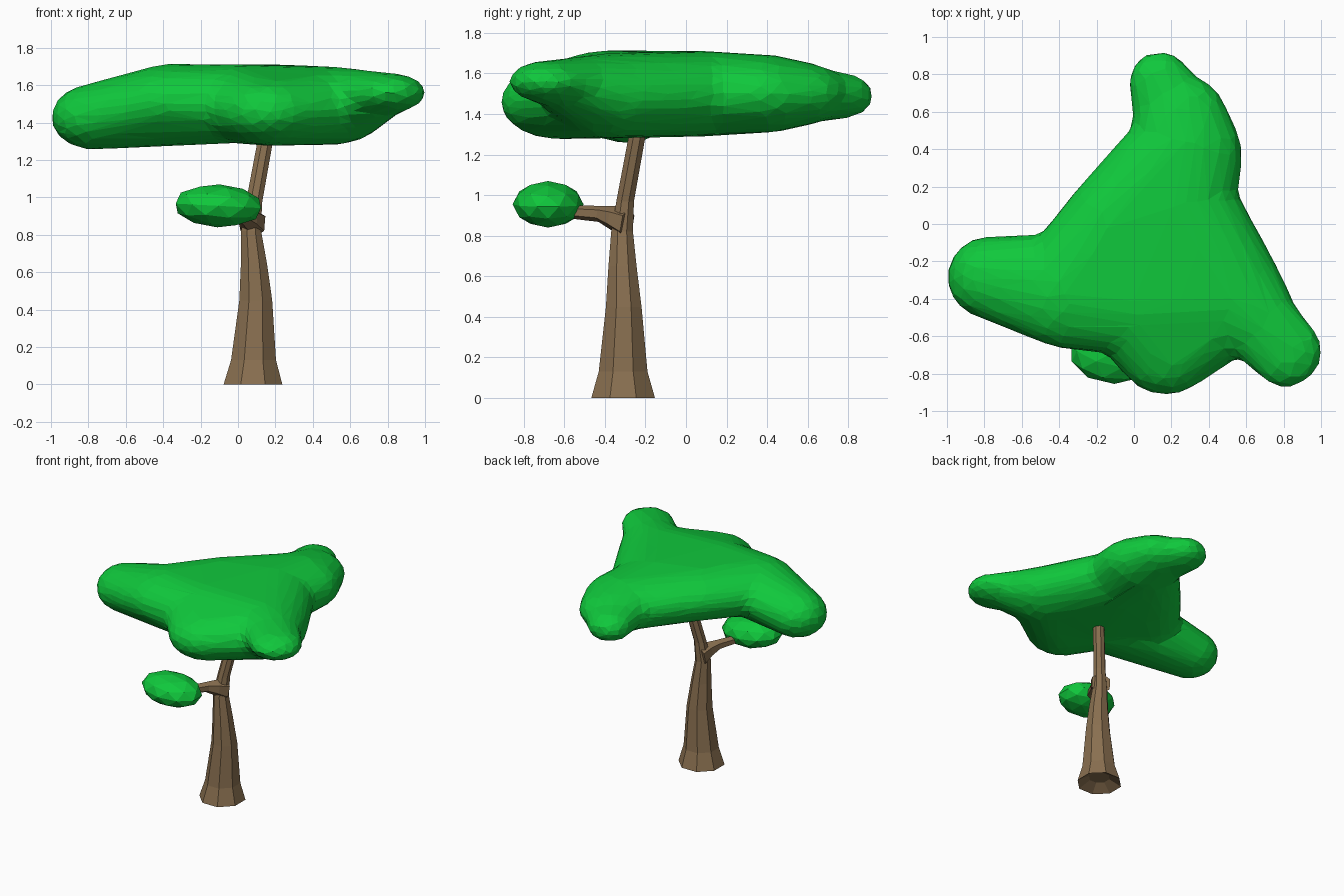
import bpy, bmesh, math
from mathutils import Vector, Matrix

cube = bpy.data.objects.get("Cube")
if cube:
    bpy.data.objects.remove(cube, do_unlink=True)


def material(name, color):
    m = bpy.data.materials.new(name)
    m.diffuse_color = (*color, 1)
    m.use_nodes = True
    m.node_tree.nodes["Principled BSDF"].inputs["Base Color"].default_value = (*color, 1)
    return m


leaf = material("leaf green", (0.005, 0.58, 0.045))
bark = material("bark brown", (0.25, 0.16, 0.08))


def add_object(name, bm, mat):
    bmesh.ops.recalc_face_normals(bm, faces=bm.faces[:])
    mesh = bpy.data.meshes.new(name)
    bm.to_mesh(mesh)
    bm.free()
    mesh.materials.append(mat)
    ob = bpy.data.objects.new(name, mesh)
    bpy.context.scene.collection.objects.link(ob)
    return ob


# Points of a unit ball, shared by every canopy lobe
ball = bmesh.new()
bmesh.ops.create_icosphere(ball, subdivisions=3, radius=1)
ball_points = [v.co.copy() for v in ball.verts]
ball.free()


def hull(bm, balls):
    """Convex skin around flattened balls given as (x, y, z, radius, half height)."""
    verts = [bm.verts.new((x + r * p.x, y + r * p.y, z + h * p.z))
             for x, y, z, r, h in balls for p in ball_points]
    bmesh.ops.convex_hull(bm, input=verts)
    loose = [v for v in bm.verts if not v.link_faces]
    bmesh.ops.delete(bm, geom=loose, context="VERTS")


def limb(name, stations, sides):
    """Loft of rings (x, y, z, radius), level if upright, else square to the limb."""
    bm = bmesh.new()
    rings = []
    along = Vector(stations[-1][:3]) - Vector(stations[0][:3])
    upright = along.normalized().z > 0.7
    turn = Matrix.Identity(3) if upright else along.to_track_quat("Z", "Y").to_matrix()
    for x, y, z, r in stations:
        ring = []
        for i in range(sides):
            a = math.tau * (i + 0.5) / sides
            ring.append(bm.verts.new(Vector((x, y, z)) + turn @ Vector((r * math.cos(a), r * math.sin(a), 0))))
        rings.append(ring)
    for low, high in zip(rings, rings[1:]):
        for i in range(sides):
            j = (i + 1) % sides
            bm.faces.new((low[i], low[j], high[j], high[i]))
    bm.faces.new(rings[0][::-1])
    bm.faces.new(rings[-1])
    return add_object(name, bm, bark)


# Trunk, with a shallow hollow under the flared foot
limb("trunk", [
    (0.08, -0.31, 0.05, 0.08), (0.08, -0.31, 0, 0.17), (0.083, -0.31, 0.13, 0.13),
    (0.095, -0.307, 0.45, 0.095), (0.085, -0.313, 0.65, 0.075), (0.07, -0.315, 0.82, 0.058),
    (0.085, -0.3, 0.97, 0.047), (0.14, -0.245, 1.27, 0.045), (0.165, -0.22, 1.42, 0.04)], 8)

# Side branch
limb("branch", [
    (0.08, -0.29, 0.86, 0.08), (0.055, -0.36, 0.888, 0.06), (0.02, -0.425, 0.908, 0.04),
    (-0.03, -0.53, 0.915, 0.035), (-0.08, -0.64, 0.935, 0.033)], 6)

# Main canopy: lobes around a broad core
back_left = (-0.1, 0, 1.52, 0.28, 0.19)
middle = (0.24, 0.1, 1.5, 0.31, 0.21)
back = (0.27, 0.37, 1.5, 0.31, 0.195)
front = (0.17, -0.63, 1.46, 0.285, 0.185)
right_side = (0.5, -0.38, 1.49, 0.31, 0.21)
front_left = (0, -0.42, 1.5, 0.29, 0.21)
shoulder = (-0.35, -0.36, 1.515, 0.31, 0.2)
lobes = [
    (back_left, middle, back),
    (back_left, middle, right_side, front_left),
    (front_left, front, right_side),
    (back_left, shoulder, front_left),
    (shoulder, front_left, (-0.78, -0.285, 1.43, 0.22, 0.175)),
    (back, (0.25, 0.54, 1.5, 0.26, 0.16)),
    ((0.24, 0.53, 1.5, 0.24, 0.15), (0.14, 0.755, 1.49, 0.17, 0.115)),
    (right_side, (0.68, -0.54, 1.53, 0.21, 0.15)),
    ((0.68, -0.54, 1.54, 0.21, 0.14), (0.81, -0.68, 1.56, 0.195, 0.105)),
]
bm = bmesh.new()
for lobe in lobes:
    hull(bm, lobe)
canopy = add_object("canopy", bm, leaf)
remesh = canopy.modifiers.new("merge lobes", "REMESH")
remesh.mode = "VOXEL"
remesh.voxel_size = 0.03
smooth = canopy.modifiers.new("soften joins", "SMOOTH")
smooth.factor = 0.5
smooth.iterations = 6
facet = canopy.modifiers.new("facets", "DECIMATE")
facet.ratio = 0.08

# Small leaf cluster on the branch
bm = bmesh.new()
place = (Matrix.Translation((-0.105, -0.68, 0.955)) @ Matrix.Rotation(math.radians(3), 4, "Y")
         @ Matrix.Diagonal((0.24, 0.175, 0.115, 1)))
bmesh.ops.create_icosphere(bm, subdivisions=2, radius=1, matrix=place)
add_object("small_leaf_cluster", bm, leaf)
